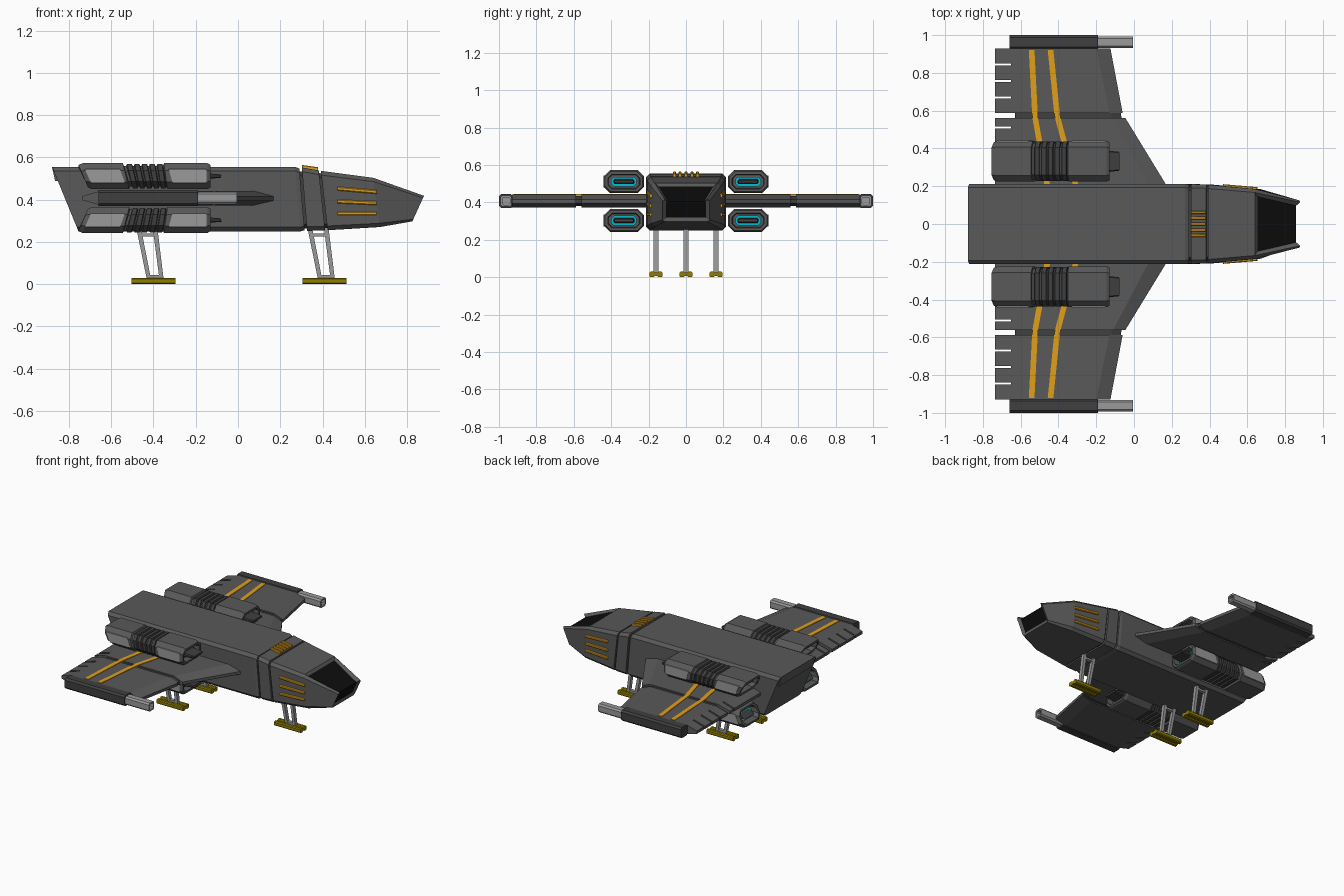
import bpy, bmesh
from mathutils import Vector

if "Cube" in bpy.data.objects:
    bpy.data.objects.remove(bpy.data.objects["Cube"])

WZ = 0.407  # wing plane height


def mat(name, r, g, b):
    m = bpy.data.materials.new(name)
    m.diffuse_color = (r, g, b, 1)
    m.use_nodes = True
    m.node_tree.nodes["Principled BSDF"].inputs["Base Color"].default_value = m.diffuse_color
    return m


HULL = mat("hull", 0.10, 0.10, 0.10)
DARK = mat("dark_trim", 0.05, 0.05, 0.05)
LIGHT = mat("light_metal", 0.32, 0.32, 0.32)
ORANGE = mat("orange", 0.75, 0.35, 0.01)
MUSTARD = mat("mustard", 0.28, 0.21, 0.0)
CYAN = mat("glow", 0.0, 0.5, 0.65)
BLACK = mat("glass", 0.004, 0.004, 0.004)


def loft(name, rings, m=HULL, mirror="", z=0.0):
    """Skin a list of equal-length rings, cap both ends, optionally mirror."""
    bm = bmesh.new()
    vs = [[bm.verts.new(p) for p in r] for r in rings]
    n = len(vs[0])
    for a, b in zip(vs, vs[1:]):
        for i in range(n):
            j = (i + 1) % n
            bm.faces.new((a[i], a[j], b[j], b[i]))
    bm.faces.new(vs[0])
    bm.faces.new(vs[-1])
    bmesh.ops.recalc_face_normals(bm, faces=bm.faces)
    me = bpy.data.meshes.new(name)
    bm.to_mesh(me)
    bm.free()
    ob = bpy.data.objects.new(name, me)
    bpy.context.collection.objects.link(ob)
    ob.location.z = z
    me.materials.append(m)
    if mirror:
        md = ob.modifiers.new("mirror", "MIRROR")
        md.use_axis = ("X" in mirror, "Y" in mirror, "Z" in mirror)
        md.use_mirror_merge = False
    return ob


def sec(xt, xb, w, z0, z1, c, yc=0.0):
    """Chamfered rectangle across x, leaning from xt (top) to xb (bottom)."""
    yz = [(-w + c, z0), (w - c, z0), (w, z0 + c), (w, z1 - c),
          (w - c, z1), (-w + c, z1), (-w, z1 - c), (-w, z0 + c)]
    return [(xb + (xt - xb) * (b - z0) / (z1 - z0), yc + a, b) for a, b in yz]


def prism(name, pts, axis, a, b, m=HULL, mirror="", z=0.0):
    """Extrude a flat outline along y (outline in xz) or z (outline in xy)."""
    put = (lambda p, h: (p[0], h, p[1])) if axis == "y" else (lambda p, h: (p[0], p[1], h))
    return loft(name, [[put(p, h) for p in pts] for h in (a, b)], m, mirror, z)


# Fuselage with grooves either side of the collar
loft("fuselage", [sec(-0.88, -0.755, 0.213, 0.25, 0.555, 0.02),
                  sec(0.27, 0.297, 0.213, 0.25, 0.555, 0.02),
                  sec(0.29, 0.315, 0.208, 0.255, 0.547, 0.02)])
loft("groove_core", [sec(0.27, 0.297, 0.197, 0.263, 0.535, 0.02),
                     sec(0.41, 0.44, 0.195, 0.265, 0.523, 0.02)], DARK)
loft("collar", [sec(0.302, 0.327, 0.211, 0.252, 0.552, 0.02),
                sec(0.382, 0.412, 0.209, 0.254, 0.538, 0.02)])
prism("tail_lip", [(-0.88, 0.553), (-0.865, 0.487), (-0.835, 0.487), (-0.82, 0.553)], "y", -0.19, 0.19)

# Nose, with recessed wrap-over window
nose = loft("nose", [sec(0.392, 0.424, 0.208, 0.255, 0.536, 0.02),
                     sec(0.64, 0.67, 0.185, 0.27, 0.503, 0.018),
                     sec(0.88, 0.825, 0.125, 0.297, 0.418, 0.01)])
nose.data.materials.append(BLACK)
bm = bmesh.new()
bm.from_mesh(nose.data)
bm.normal_update()
glass = [f for f in bm.faces if f.calc_center_median().x > 0.7
         and f.normal.x > 0.25 and abs(f.normal.y) < 0.15]
bmesh.ops.inset_region(bm, faces=glass, thickness=0.018, depth=-0.012, use_even_offset=True)
for f in glass:
    f.material_index = 1
bm.to_mesh(nose.data)
bm.free()

# Orange bars on the collar and the nose sides
for i in range(5):
    y = (i - 2) * 0.031
    loft("collar_bar", [sec(0.303, 0.303, 0.008, 0.535, 0.564, 0.003, y),
                        sec(0.378, 0.378, 0.008, 0.525, 0.553, 0.003, y)], ORANGE)
for za, zb in ((0.452, 0.436), (0.391, 0.383), (0.335, 0.335)):
    loft("nose_bar", [sec(0.47, 0.47, 0.012, za - 0.009, za + 0.009, 0.004, 0.199),
                      sec(0.655, 0.655, 0.012, zb - 0.009, zb + 0.009, 0.004, 0.183)],
         ORANGE, "Y")


# Wings: ribs with a thinned leading edge, plus wedge flaps behind
def rib(y, le, flat, te=-0.65, t=0.034):
    return [(le, y, -0.012), (le, y, 0.008), (flat, y, t), (te, y, t), (te, y, -t), (flat, y, -t)]


loft("inner_wing", [rib(0.2, 0.175, 0.08), rib(0.56, -0.045, -0.11)], HULL, "Y", WZ)
loft("wing_joint", [rib(0.55, -0.065, -0.12, -0.63, 0.026),
                    rib(0.595, -0.07, -0.12, -0.63, 0.026)], DARK, "Y", WZ)
loft("outer_wing", [rib(0.587, -0.06, -0.13), rib(0.93, -0.125, -0.2)], HULL, "Y", WZ)
flap = [(-0.65, 0.034), (-0.735, 0.01), (-0.735, -0.01), (-0.65, -0.034)]
for a, b in ((0.2, 0.505), (0.517, 0.56), (0.587, 0.664), (0.676, 0.751),
             (0.763, 0.838), (0.85, 0.928)):
    prism("wing_flap", flap, "y", a, b, HULL, "Y", WZ)

# Orange wing stripes
for path in (((-0.542, 0.922), (-0.525, 0.59), (-0.522, 0.555), (-0.46, 0.212)),
             ((-0.442, 0.922), (-0.408, 0.59), (-0.402, 0.555), (-0.31, 0.212))):
    for (xa, ya), (xb, yb) in ((path[0], path[1]), (path[1], path[2]), (path[2], path[3])):
        prism("wing_stripe", [(xa - 0.015, ya), (xa + 0.015, ya), (xb + 0.015, yb), (xb - 0.015, yb)],
              "z", 0.02, 0.038, ORANGE, "Y", WZ)

# Wing tip pods and hollow guns
loft("tip_pod", [sec(-0.66, -0.66, 0.038, -0.038, 0.038, 0.012, 0.962),
                 sec(-0.19, -0.19, 0.038, -0.038, 0.038, 0.012, 0.962)], DARK, "Y", WZ)
loft("tip_gun", [sec(x, x, w, -w, w, w * 0.35, 0.962) for x, w in
                 ((-0.2, 0.03), (-0.005, 0.03), (-0.005, 0.02), (-0.08, 0.02))], LIGHT, "Y", WZ)


# Four engines, mirrored across the wing plane and the centreline
def eng(x, d=0.0, hw=0.108, hh=0.061):
    lean = 0.045 * (-0.13 - x) / 0.625
    w, h = hw - d, hh - d
    return sec(x, x + lean, w, 0.104 - h, 0.104 + h, min(0.034, h * 0.55), 0.332)


loft("engine", [eng(-0.70, 0.026), eng(-0.755, 0.022), eng(-0.755, 0.008), eng(-0.735),
                eng(-0.545), eng(-0.54, 0.012), eng(-0.355, 0.012), eng(-0.35),
                eng(-0.145), eng(-0.13, 0.008), eng(-0.13, 0.022), eng(-0.18, 0.026)],
     HULL, "YZ", WZ)
for i in range(5):
    x = -0.525 + i * 0.036
    loft("engine_rib", [eng(x - 0.004, 0.012), eng(x, 0.003), eng(x + 0.022, 0.003),
                        eng(x + 0.026, 0.012)], DARK, "YZ", WZ)
for a, b in ((-0.72, -0.705), (-0.175, -0.16)):
    loft("engine_glow", [eng(a, 0, 0.068, 0.026), eng(b, 0, 0.068, 0.026)], CYAN, "YZ", WZ)
loft("nozzle_core", [eng(-0.73, 0, 0.056, 0.015), eng(-0.70, 0, 0.056, 0.015)], DARK, "YZ", WZ)
loft("intake_vane", [eng(-0.18, 0, 0.056, 0.015), eng(-0.13, 0, 0.056, 0.012),
                     eng(-0.078, 0, 0.05, 0.008)], DARK, "YZ", WZ)
for pts in ([(-0.725, 0.137), (-0.695, 0.072), (-0.535, 0.072), (-0.558, 0.137)],
            [(-0.328, 0.137), (-0.31, 0.072), (-0.15, 0.072), (-0.15, 0.137)]):
    prism("engine_side_panel", pts, "y", 0.43, 0.442, LIGHT, "YZ", WZ)

# Landing gear: slanted struts, cross bar and twin-rail skid
for label, gx, gy in (("front", 0.41, 0.0), ("rear", -0.4, 0.16)):
    mir = "Y" if gy else ""
    for top, bot in ((-0.072, -0.022), (0.006, 0.038)):
        prism(label + "_strut", [(gx + top - 0.01, 0.27), (gx + top + 0.012, 0.27),
                                 (gx + bot + 0.01, 0.025), (gx + bot - 0.01, 0.025)],
              "y", gy - 0.013, gy + 0.013, LIGHT, mir)
    for z0, xa, xb in ((0.03, -0.03, 0.045), (0.225, -0.07, 0.01)):
        prism(label + "_cross_bar", [(gx + xa, z0), (gx + xb, z0), (gx + xb, z0 + 0.014),
                                     (gx + xa, z0 + 0.014)], "y", gy - 0.012, gy + 0.012, LIGHT, mir)
    for name, dy, w, z0, z1 in (("_skid_rail", -0.021, 0.014, 0, 0.03),
                                ("_skid_rail", 0.021, 0.014, 0, 0.03),
                                ("_skid_plate", 0, 0.02, 0.006, 0.024)):
        loft(label + name, [sec(gx + e, gx + e, w, z0, z1, 0.006, gy + dy)
                            for e in (-0.104, 0.104)], MUSTARD, mir)
